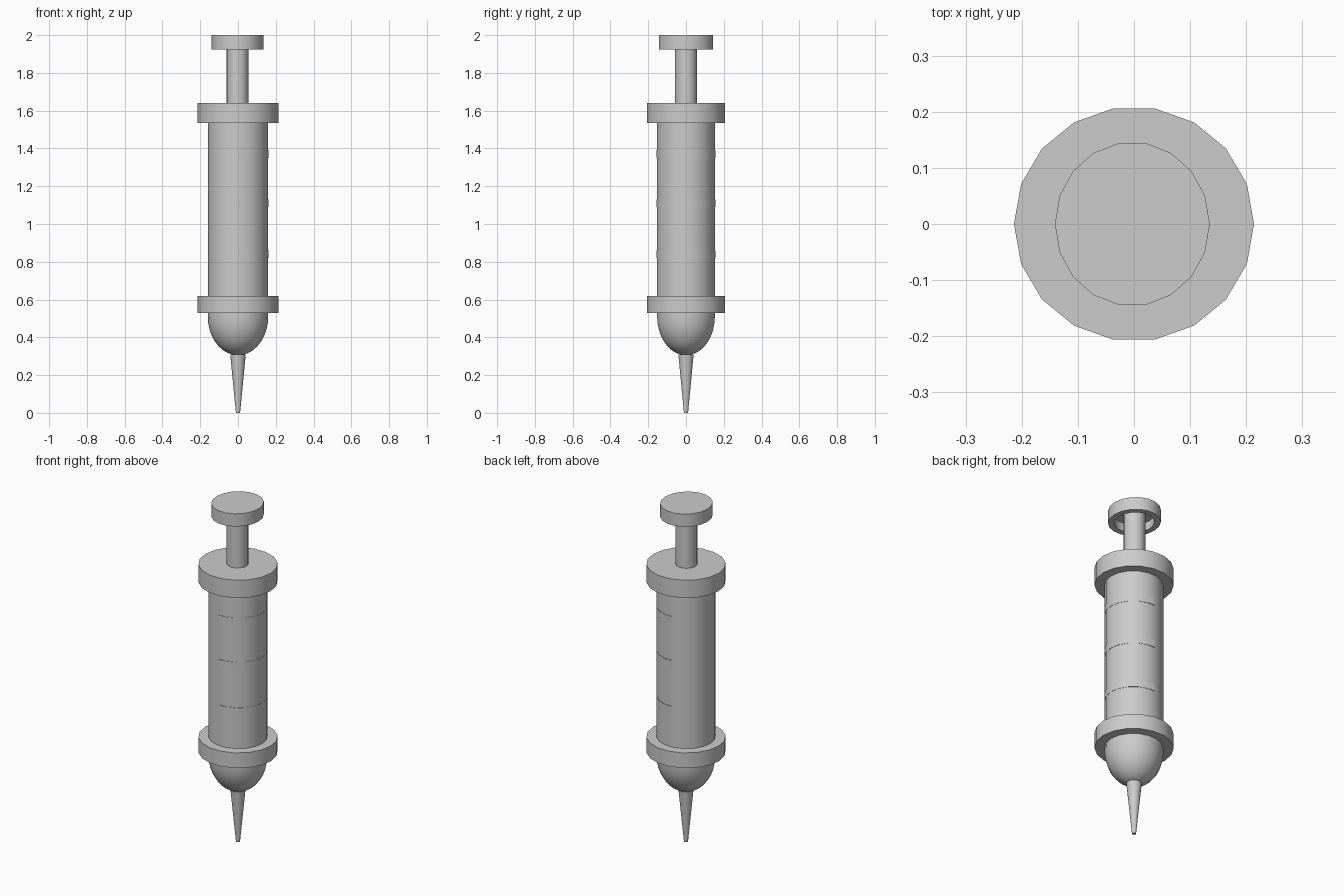
import bpy, bmesh, math

if "Cube" in bpy.data.objects:
    bpy.data.objects.remove(bpy.data.objects["Cube"])

SIDES = 18


def finish(name, bm):
    bmesh.ops.remove_doubles(bm, verts=bm.verts, dist=1e-5)
    bmesh.ops.recalc_face_normals(bm, faces=bm.faces)
    mesh = bpy.data.meshes.new(name)
    bm.to_mesh(mesh)
    bm.free()
    ob = bpy.data.objects.new(name, mesh)
    bpy.context.collection.objects.link(ob)
    bpy.ops.object.select_all(action='DESELECT')
    ob.select_set(True)
    bpy.context.view_layer.objects.active = ob
    bpy.ops.object.shade_smooth_by_angle(angle=math.radians(35))
    return ob


def lathe(name, profile, ratio=1.0, cx=0.0):
    """Closed turned part from (radius, z) points; ratio squeezes depth in y."""
    bm = bmesh.new()
    rings = []
    for r, z in profile:
        rings.append([bm.verts.new((cx + r * math.cos(a), r * ratio * math.sin(a), z))
                      for a in (2 * math.pi * i / SIDES for i in range(SIDES))])
    for lo, hi in zip(rings, rings[1:]):
        for i in range(SIDES):
            j = (i + 1) % SIDES
            bm.faces.new((lo[i], lo[j], hi[j], hi[i]))
    bm.faces.new(rings[0])
    bm.faces.new(rings[-1])
    return finish(name, bm)


def half_band(name, z0, z1, r0, r1, ratio):
    """Graduation mark wrapped around the +x half of the barrel."""
    bm = bmesh.new()
    angles = [-95] + list(range(-80, 81, 20)) + [95]
    sections = []
    for deg in angles:
        a = math.radians(deg)
        sections.append([bm.verts.new((r * math.cos(a), r * ratio * math.sin(a), z))
                         for r, z in ((r0, z0), (r1, z0), (r1, z1), (r0, z1))])
    for s, t in zip(sections, sections[1:]):
        for i in range(4):
            j = (i + 1) % 4
            bm.faces.new((s[i], s[j], t[j], t[i]))
    bm.faces.new(sections[0])
    bm.faces.new(sections[-1])
    return finish(name, bm)


# Needle
lathe("needle", [(0.011, 0.0), (0.041, 0.31)])

# Rounded nose under the barrel
nose = [(0.16 * math.sin(math.radians(t)), 0.51 - 0.205 * math.cos(math.radians(t)))
        for t in range(10, 91, 10)]
lathe("nose", nose + [(0.16, 0.56)], 0.97)

# Barrel and its two collars
lathe("barrel", [(0.159, 0.56), (0.159, 1.60)], 0.975)
lathe("lower_collar", [(0.214, 0.53), (0.214, 0.62)], 0.977)
lathe("upper_collar", [(0.214, 1.535), (0.214, 1.64)], 0.977)

# Graduation marks
for n, z in enumerate((0.84, 1.11, 1.37)):
    half_band(f"graduation_{n + 1}", z - 0.021, z + 0.021, 0.145, 0.1605, 0.98)

# Plunger rod and thumb cap with a hollow underside
lathe("plunger_rod", [(0.058, 1.60), (0.058, 1.985)], 1.0, -0.003)
lathe("thumb_cap", [(0.105, 1.975), (0.105, 1.925), (0.138, 1.925), (0.138, 2.0)],
      1.06, -0.003)
